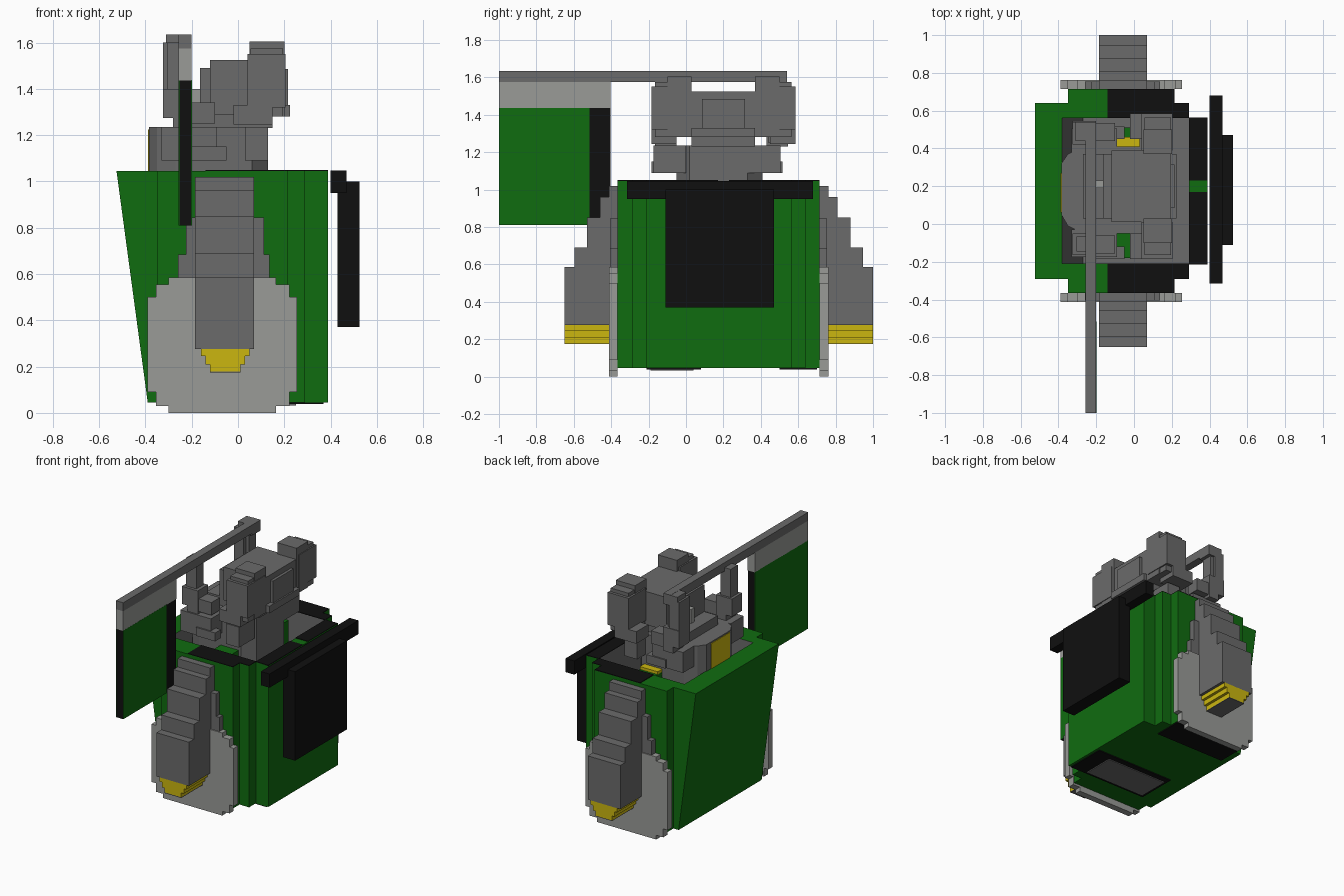
import bpy, bmesh


def material(name, r, g, b):
    m = bpy.data.materials.new(name)
    m.diffuse_color = (r, g, b, 1)
    return m


GREEN = material("green", 0.005, 0.15, 0.005)
BLACK = material("black", 0.005, 0.005, 0.005)
DARK = material("dark grey", 0.145, 0.145, 0.145)
LIGHT = material("light grey", 0.32, 0.325, 0.31)
YELLOW = material("yellow", 0.60, 0.47, 0.005)


def finish(name, bm, *mats):
    bmesh.ops.recalc_face_normals(bm, faces=bm.faces)
    me = bpy.data.meshes.new(name)
    bm.to_mesh(me)
    bm.free()
    for m in mats:
        me.materials.append(m)
    ob = bpy.data.objects.new(name, me)
    bpy.context.collection.objects.link(ob)
    return ob


def boxes(name, mat, *ranges, mirror=None):
    """Join boxes (x0,x1,y0,y1,z0,z1); mirror = y of the mirror plane."""
    bm = bmesh.new()
    for x0, x1, y0, y1, z0, z1 in ranges:
        spans = [(y0, y1)]
        if mirror is not None:
            spans.append((2 * mirror - y1, 2 * mirror - y0))
        for a, b in spans:
            for v in bmesh.ops.create_cube(bm, size=1)["verts"]:
                v.co = (x1 if v.co.x > 0 else x0, b if v.co.y > 0 else a,
                        z1 if v.co.z > 0 else z0)
    return finish(name, bm, mat)


def prism(name, mat, pts, z0, z1):
    bm = bmesh.new()
    f = bm.faces.new([bm.verts.new((x, y, z0)) for x, y in pts])
    top = bmesh.ops.extrude_face_region(bm, geom=[f])["geom"]
    for v in top:
        if isinstance(v, bmesh.types.BMVert):
            v.co.z = z1
    return finish(name, bm, mat)


MID = 0.175   # symmetry plane of the body
HEAD = 0.2    # symmetry plane of the head

# Body: stepped tub with a leaning rear wall and a deep grey well
half = [(-0.525, -0.29), (-0.35, -0.29), (-0.35, -0.365), (0.215, -0.365),
        (0.215, -0.29), (0.29, -0.29), (0.29, -0.215), (0.388, -0.215)]
outer = half + [(x, 2 * MID - y) for x, y in reversed(half)]
inner = [(-0.38, -0.21), (0.29, -0.21), (0.29, 0.56), (-0.38, 0.56)]
bm = bmesh.new()


def wall(pts, low_x, z0, z1, index):
    n = len(pts)
    lo = [bm.verts.new((max(x, low_x), y, z0)) for x, y in pts]
    hi = [bm.verts.new((x, y, z1)) for x, y in pts]
    for i in range(n):
        bm.faces.new((lo[i], lo[(i + 1) % n], hi[(i + 1) % n], hi[i])).material_index = index
    bm.faces.new(lo).material_index = index
    return [bm.edges.get((hi[i], hi[(i + 1) % n])) for i in range(n)]


rim = wall(outer, -0.39, 0.045, 1.046, 0) + wall(inner, -0.27, 0.15, 1.046, 1)
bmesh.ops.triangle_fill(bm, edges=rim, use_beauty=True)
finish("body_tub", bm, GREEN, DARK)

# Black rim covering on the front half of the opening
boxes("rim_plates", BLACK,
      (-0.14, 0.215, -0.365, -0.21, 1.044, 1.05),
      (0.215, 0.29, -0.29, -0.21, 1.044, 1.05),
      (0.29, 0.388, -0.215, 0.12, 1.044, 1.05), mirror=MID)
boxes("rim_gap_fill", BLACK, (0.29, 0.388, 0.12, 0.17, 1.044, 1.05))

# Underside panels
boxes("underside_black", BLACK, (-0.25, 0.37, -0.21, 0.08, 0.038, 0.046),
      (-0.34, 0.21, 0.5, 0.70, 0.038, 0.046))
boxes("underside_panel", DARK, (-0.23, 0.25, -0.19, 0.04, 0.032, 0.042))

# Rounded side plates
boxes("side_plate", LIGHT,
      (-0.39, 0.255, -0.412, -0.365, 0.09, 0.50),
      (-0.355, 0.222, -0.412, -0.365, 0.03, 0.555),
      (-0.30, 0.165, -0.412, -0.365, 0.0, 0.585), mirror=MID)

# Stepped arms, with wider layers against the body
boxes("side_arm", DARK,
      (-0.185, 0.07, -0.65, -0.595, 0.275, 0.585),
      (-0.185, 0.07, -0.595, -0.53, 0.275, 0.69),
      (-0.185, 0.07, -0.53, -0.46, 0.275, 0.85),
      (-0.185, 0.07, -0.46, -0.412, 0.275, 0.96),
      (-0.185, 0.07, -0.412, -0.362, 0.5, 1.02),
      (-0.225, 0.112, -0.405, -0.362, 0.5, 0.845),
      (-0.26, 0.137, -0.405, -0.362, 0.5, 0.685), mirror=MID)
boxes("arm_nozzle", YELLOW,
      (-0.16, 0.05, -0.65, -0.41, 0.245, 0.276),
      (-0.14, 0.03, -0.65, -0.41, 0.21, 0.245),
      (-0.12, 0.01, -0.65, -0.41, 0.178, 0.21), mirror=MID)
boxes("nozzle_opening", DARK, (-0.12, 0.01, -0.65, -0.41, 0.174, 0.179), mirror=MID)

# Front apron: top bar and hanging slab
boxes("apron", BLACK, (0.40, 0.468, -0.315, 0.68, 0.95, 1.047),
      (0.43, 0.525, -0.11, 0.47, 0.37, 1.0))

# Banner on a long pole
boxes("banner_pole", DARK, (-0.257, -0.2, -1.0, 0.54, 1.575, 1.635))
boxes("banner_top", LIGHT, (-0.257, -0.2, -1.0, -0.405, 1.435, 1.575))
boxes("banner_core", BLACK, (-0.253, -0.203, -1.0, -0.405, 0.81, 1.435))
boxes("banner_cloth", GREEN, (-0.203, -0.199, -1.0, -0.515, 0.81, 1.437),
      (-0.257, -0.253, -1.0, -0.405, 0.81, 1.437))

# Torso rising out of the well
prism("torso", DARK, [(-0.385, 0.05), (-0.35, -0.01), (-0.27, -0.05), (0.06, -0.05),
                      (0.13, 0.02), (0.13, 0.33), (0.06, 0.41), (-0.27, 0.41),
                      (-0.35, 0.37), (-0.385, 0.32)], 0.15, 1.235)
boxes("torso_back_panel", YELLOW, (-0.389, -0.38, 0.06, 0.27, 0.7, 1.225))
boxes("well_seat", GREEN, (-0.1, 0.04, -0.18, 0.51, 0.15, 1.0))
boxes("well_seat_trim", YELLOW, (-0.1, 0.04, 0.40, 0.46, 0.9, 1.02))

# Shoulders and the upright posts that carry the pole
boxes("shoulder", DARK,
      (-0.33, -0.09, -0.175, -0.03, 1.09, 1.235),
      (-0.2, -0.05, -0.185, -0.12, 1.09, 1.15),
      (0.03, 0.13, -0.175, 0.0, 1.09, 1.235), mirror=0.165)
boxes("pole_post", DARK,
      (-0.325, -0.2, -0.165, -0.05, 1.275, 1.40),
      (-0.28, -0.10, -0.155, -0.06, 1.25, 1.34),
      (-0.305, -0.225, -0.145, -0.065, 1.40, 1.60),
      (-0.28, -0.20, -0.165, -0.05, 1.23, 1.28), mirror=0.19)
boxes("post_cap", DARK, (-0.31, -0.2, 0.44, 0.54, 1.56, 1.634),
      (-0.325, -0.25, 0.42, 0.54, 1.28, 1.60))
boxes("pole_peg", LIGHT, (-0.2, -0.165, 0.19, 0.23, 1.23, 1.40))

# Head: centre block, raised face, and ear blocks
boxes("head", DARK,
      (-0.12, 0.195, 0.01, 0.39, 1.29, 1.525),
      (-0.165, -0.12, 0.03, 0.37, 1.30, 1.49),
      (0.195, 0.215, 0.085, 0.315, 1.33, 1.485),
      (0.12, 0.225, 0.03, 0.37, 1.28, 1.33),
      (-0.27, 0.15, 0.03, 0.37, 1.23, 1.30))
boxes("ear_block", DARK,
      (0.05, 0.20, -0.10, 0.03, 1.28, 1.605),
      (0.055, 0.195, -0.165, -0.10, 1.28, 1.575),
      (0.04, 0.205, -0.185, 0.01, 1.32, 1.55),
      (-0.02, 0.15, -0.185, -0.05, 1.245, 1.33), mirror=HEAD)
